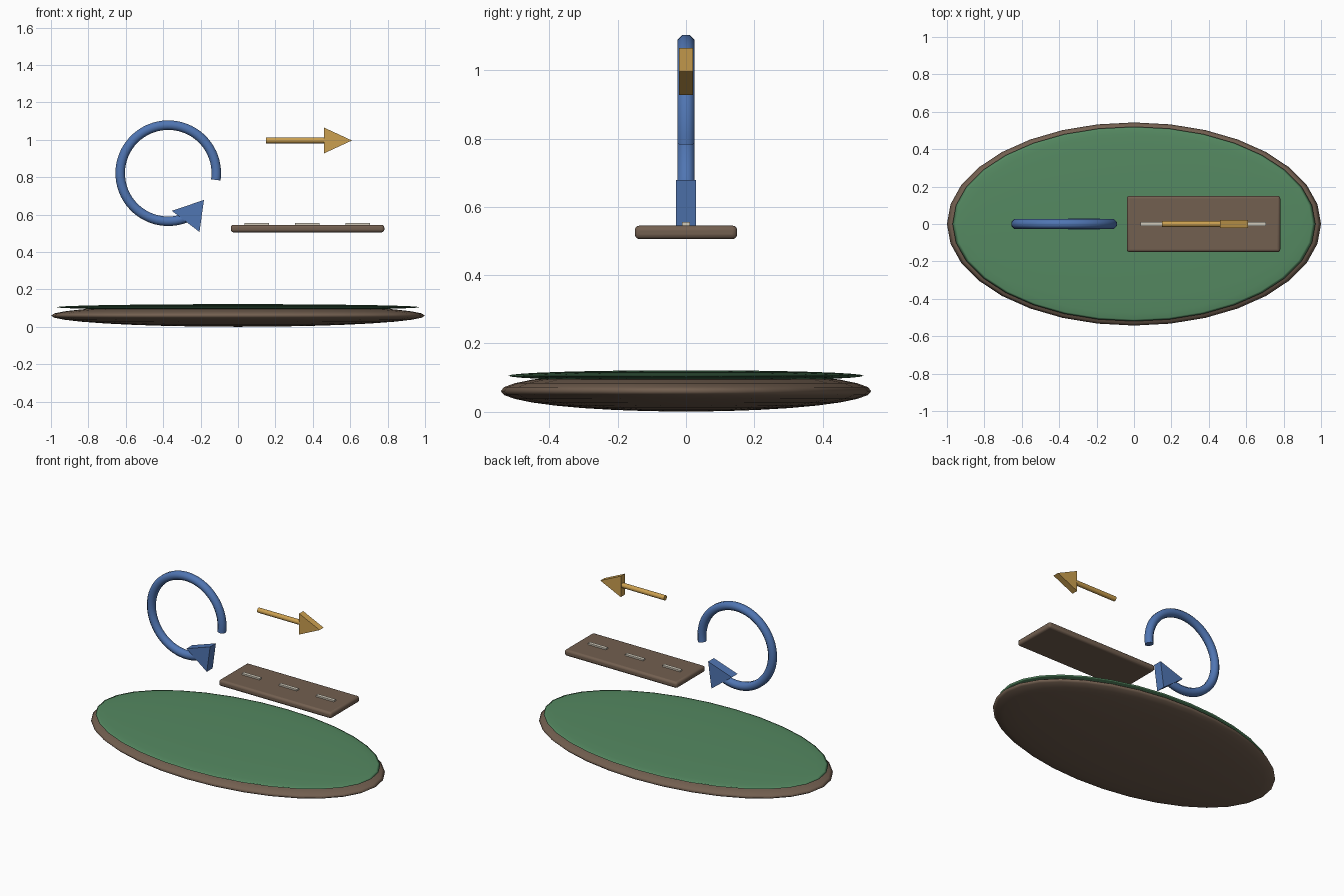
import bpy, bmesh
from math import sin, cos, pi, radians

if "Cube" in bpy.data.objects:
    bpy.data.objects.remove(bpy.data.objects["Cube"])


def material(name, rgb):
    m = bpy.data.materials.new(name)
    m.diffuse_color = (*rgb, 1)
    m.use_nodes = True
    m.node_tree.nodes["Principled BSDF"].inputs["Base Color"].default_value = m.diffuse_color
    return m


GRASS = material("grass", (0.09, 0.25, 0.12))
EARTH = material("earth", (0.17, 0.115, 0.08))
BLUE = material("blue", (0.08, 0.18, 0.45))
GOLD = material("gold", (0.6, 0.35, 0.08))
PALE = material("pale", (0.65, 0.6, 0.5))


def finish(ob, name, mat, smooth=None):
    ob.name = name
    ob.data.materials.append(mat)
    if smooth:
        bpy.ops.object.select_all(action='DESELECT')
        ob.select_set(True)
        bpy.context.view_layer.objects.active = ob
        bpy.ops.object.shade_smooth_by_angle(angle=radians(smooth))
    return ob


def from_bmesh(bm, name, mat, smooth=None):
    bmesh.ops.recalc_face_normals(bm, faces=bm.faces)
    me = bpy.data.meshes.new(name)
    bm.to_mesh(me)
    bm.free()
    ob = bpy.data.objects.new(name, me)
    bpy.context.collection.objects.link(ob)
    return finish(ob, name, mat, smooth)


def disc(name, z, radii, mat):
    bpy.ops.mesh.primitive_uv_sphere_add(segments=32, ring_count=16, radius=1, location=(0, 0, z))
    ob = bpy.context.object
    ob.scale = radii
    bpy.ops.object.transform_apply(location=False, rotation=False, scale=True)
    ob.data.shade_smooth()
    return finish(ob, name, mat)


def box(name, centre, size, mat, bevel=0):
    bpy.ops.mesh.primitive_cube_add(size=1, location=centre)
    ob = bpy.context.object
    ob.scale = size
    bpy.ops.object.transform_apply(location=False, rotation=False, scale=True)
    if bevel:
        mod = ob.modifiers.new("bevel", 'BEVEL')
        mod.width, mod.segments = bevel, 3
    return finish(ob, name, mat, 40 if bevel else None)


def wedge(name, points, half, mat):
    """Triangular arrow head: xz outline given depth along y."""
    bm = bmesh.new()
    front, back = ([bm.verts.new((x, s * half, z)) for x, z in points] for s in (-1, 1))
    bm.faces.new(front)
    bm.faces.new(back[::-1])
    for i in range(3):
        j = (i + 1) % 3
        bm.faces.new((front[i], back[i], back[j], front[j]))
    return from_bmesh(bm, name, mat)


def arc_tube(name, cx, cz, R, r, a0, a1, mat, steps=56, sides=8):
    bm = bmesh.new()
    rings = []
    for i in range(steps + 1):
        a = radians(a0 + (a1 - a0) * i / steps)
        ring = []
        for k in range(sides):
            t = 2 * pi * (k + 0.5) / sides
            d = R + r * cos(t)
            ring.append(bm.verts.new((cx + d * cos(a), r * sin(t), cz + d * sin(a))))
        rings.append(ring)
    for p, q in zip(rings, rings[1:]):
        for k in range(sides):
            n = (k + 1) % sides
            bm.faces.new((p[k], p[n], q[n], q[k]))
    bm.faces.new(rings[0])
    bm.faces.new(rings[-1])
    return from_bmesh(bm, name, mat, 50)


# Island base
disc("earth_base", 0.06, (1.0, 0.543, 0.06), EARTH)
disc("grass_top", 0.105, (0.97, 0.52, 0.016), GRASS)

# Floating road slab with lane dashes
box("road_slab", (0.372, 0, 0.525), (0.82, 0.30, 0.04), EARTH, 0.014)
for i in range(3):
    box(f"lane_dash_{i + 1}", (0.1 + 0.27 * i, 0, 0.549), (0.13, 0.022, 0.012), PALE)

# Rotation arrow
arc_tube("loop_shaft", -0.373, 0.821, 0.257, 0.0275, -8, 300, BLUE)
wedge("loop_head", [(-0.182, 0.678), (-0.354, 0.62), (-0.206, 0.507)], 0.03, BLUE)

# Straight arrow
bpy.ops.mesh.primitive_cylinder_add(vertices=16, radius=0.016, depth=0.32,
                                    location=(0.31, 0, 0.997), rotation=(0, pi / 2, 0))
finish(bpy.context.object, "straight_shaft", GOLD, 40)
wedge("straight_head", [(0.609, 0.996), (0.46, 1.065), (0.46, 0.927)], 0.021, GOLD)
